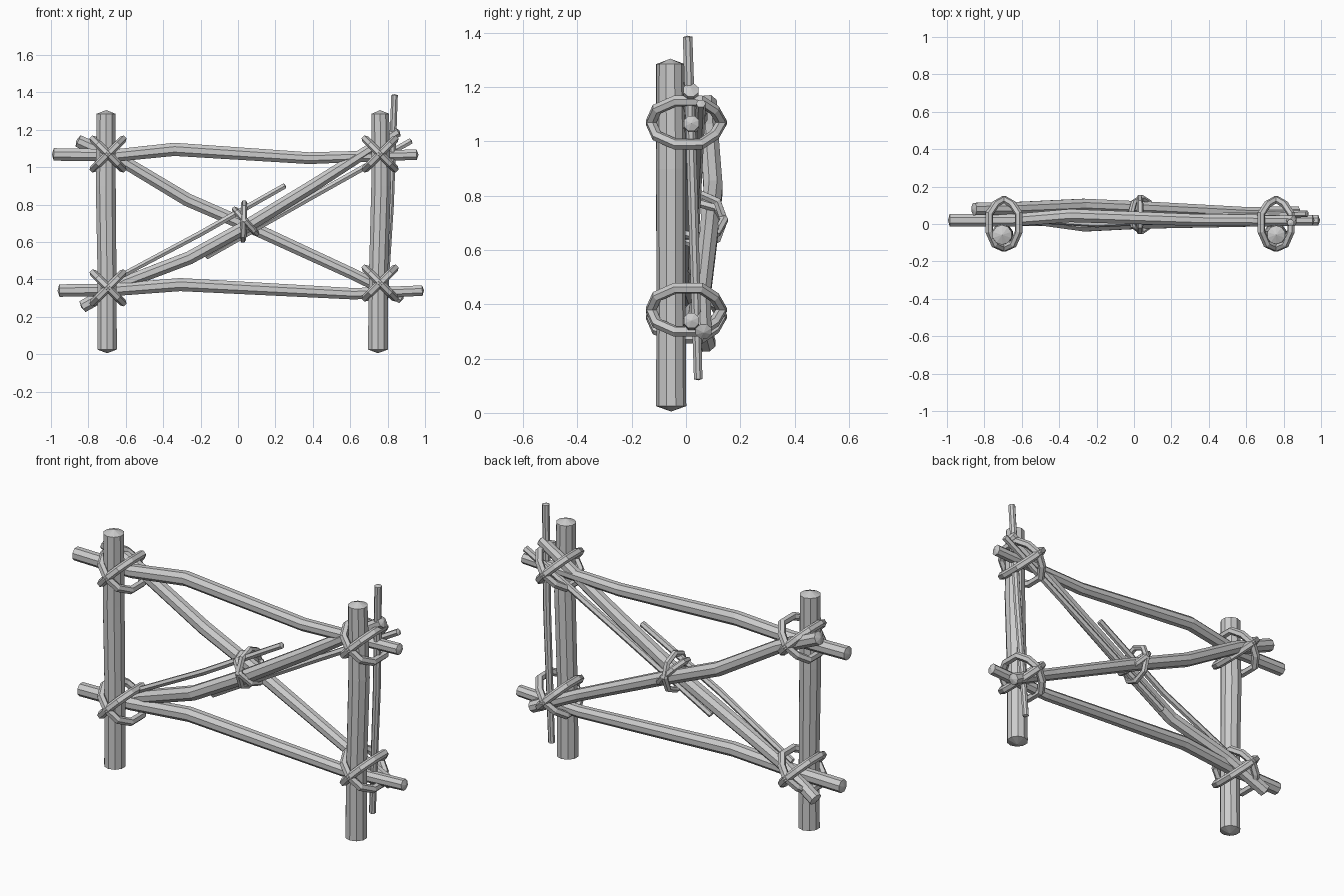
import bpy, bmesh, math
from mathutils import Vector


def tube(name, pts, radii, sides, ref, closed=False, tip=0.01):
    """Sweep a polygon along a path; open ends get a shallow pointed cap."""
    pts = [Vector(p) for p in pts]
    n = len(pts)
    ref = Vector(ref)
    bm = bmesh.new()
    rings, tangents = [], []
    for i, p in enumerate(pts):
        a = pts[i - 1] if closed or i > 0 else p
        b = pts[(i + 1) % n] if closed or i < n - 1 else p
        t = Vector((0, 0, 0))
        for d in (p - a, b - p):
            if d.length > 0:
                t += d.normalized()
        t.normalize()
        s = ref.cross(t).normalized()
        u = t.cross(s)
        ring = []
        for k in range(sides):
            ang = 2 * math.pi * (k + 0.5) / sides
            ring.append(bm.verts.new(p + (s * math.cos(ang) + u * math.sin(ang)) * radii[i]))
        rings.append(ring)
        tangents.append(t)
    for i in range(n if closed else n - 1):
        r0, r1 = rings[i], rings[(i + 1) % n]
        for k in range(sides):
            j = (k + 1) % sides
            bm.faces.new((r0[k], r0[j], r1[j], r1[k]))
    if not closed:
        for e, sign in ((0, -1), (-1, 1)):
            c = bm.verts.new(pts[e] + tangents[e] * tip * sign)
            for k in range(sides):
                bm.faces.new((rings[e][k], rings[e][(k + 1) % sides], c))
    bmesh.ops.recalc_face_normals(bm, faces=bm.faces)
    me = bpy.data.meshes.new(name)
    bm.to_mesh(me)
    bm.free()
    ob = bpy.data.objects.new(name, me)
    bpy.context.collection.objects.link(ob)
    return ob


Y = (0, 1, 0)

# Upright posts
tube("left_post", [(-0.70, -0.055, 0.025), (-0.70, -0.055, 0.40), (-0.707, -0.055, 0.90), (-0.705, -0.058, 1.285)],
     [0.055, 0.053, 0.056, 0.053], 10, Y, tip=0.02)
tube("right_post", [(0.748, -0.055, 0.025), (0.75, -0.055, 0.40), (0.765, -0.055, 0.90), (0.76, -0.058, 1.285)],
     [0.056, 0.053, 0.055, 0.05], 10, Y, tip=0.02)

# Horizontal rails
tube("top_rail", [(-0.985, 0.02, 1.068), (-0.65, 0.02, 1.063), (-0.34, 0.045, 1.095), (0.38, 0.02, 1.048), (0.955, 0.02, 1.067)],
     [0.036, 0.036, 0.038, 0.034, 0.03], 8, Y)
tube("bottom_rail", [(-0.955, 0.02, 0.34), (-0.65, 0.02, 0.345), (-0.31, 0.03, 0.372), (0.62, 0.02, 0.323), (0.985, 0.02, 0.34)],
     [0.036, 0.036, 0.038, 0.033, 0.03], 8, Y)

# Crossed braces
tube("rear_brace", [(-0.855, 0.08, 1.14), (-0.62, 0.085, 1.035), (-0.27, 0.10, 0.825), (0.10, 0.085, 0.665), (0.60, 0.06, 0.435), (0.875, 0.065, 0.30)],
     [0.036, 0.036, 0.038, 0.036, 0.033, 0.032], 8, Y)
tube("front_brace", [(-0.83, 0.075, 0.255), (-0.60, 0.04, 0.385), (-0.26, -0.005, 0.515), (0.04, 0.01, 0.68), (0.40, 0.015, 0.90), (0.855, 0.018, 1.19)],
     [0.036, 0.036, 0.038, 0.038, 0.036, 0.03], 8, Y)

# Thin sticks
tube("upper_twig", [(-0.66, 0.03, 0.40), (-0.20, 0.0, 0.645), (0.25, 0.02, 0.90)], [0.016, 0.018, 0.017], 6, Y, tip=0.005)
tube("lower_twig", [(-0.17, 0.025, 0.52), (0.40, 0.04, 0.845), (0.925, 0.055, 1.14)], [0.017, 0.018, 0.018], 6, Y, tip=0.005)
tube("side_twig", [(0.775, 0.045, 0.125), (0.815, 0.025, 0.80), (0.837, 0.006, 1.385)], [0.017, 0.02, 0.019], 8, Y, tip=0.005)

# Rope lashings: (offset along the loop's slant, depth)
corner_loop = [(0, -0.13), (0.07, -0.108), (0.112, -0.04), (0.112, 0.055),
               (0.065, 0.105), (0, 0.132), (-0.065, 0.105), (-0.112, 0.055), (-0.112, -0.04), (-0.07, -0.108)]


def lashing(name, centre, slant, loop, r):
    c = Vector(centre)
    d = Vector((math.cos(slant), 0, math.sin(slant)))
    tube(name, [c + d * u + Vector((0, v, 0)) for u, v in loop], [r] * len(loop), 6, d.cross(Vector(Y)), closed=True)


for corner, cx, cz in (("top_left", -0.695, 1.07), ("top_right", 0.76, 1.07),
                       ("bottom_left", -0.695, 0.355), ("bottom_right", 0.76, 0.38)):
    for k, deg in enumerate((45, -45)):
        lashing(f"{corner}_lashing_{k + 1}", (cx, 0.0, cz), math.radians(deg), corner_loop, 0.021)

# Centre lashing where the braces cross
centre_loop = [(0, -0.09), (0.065, -0.06), (0.085, 0.0), (0.06, 0.065), (0, 0.09),
               (-0.06, 0.065), (-0.085, 0.0), (-0.065, -0.06)]
lashing("centre_lashing_1", (0.03, 0.05, 0.71), math.radians(88), [(u * 1.15, v) for u, v in centre_loop], 0.017)
lashing("centre_lashing_2", (0.04, 0.05, 0.71), math.radians(-48), centre_loop, 0.017)
